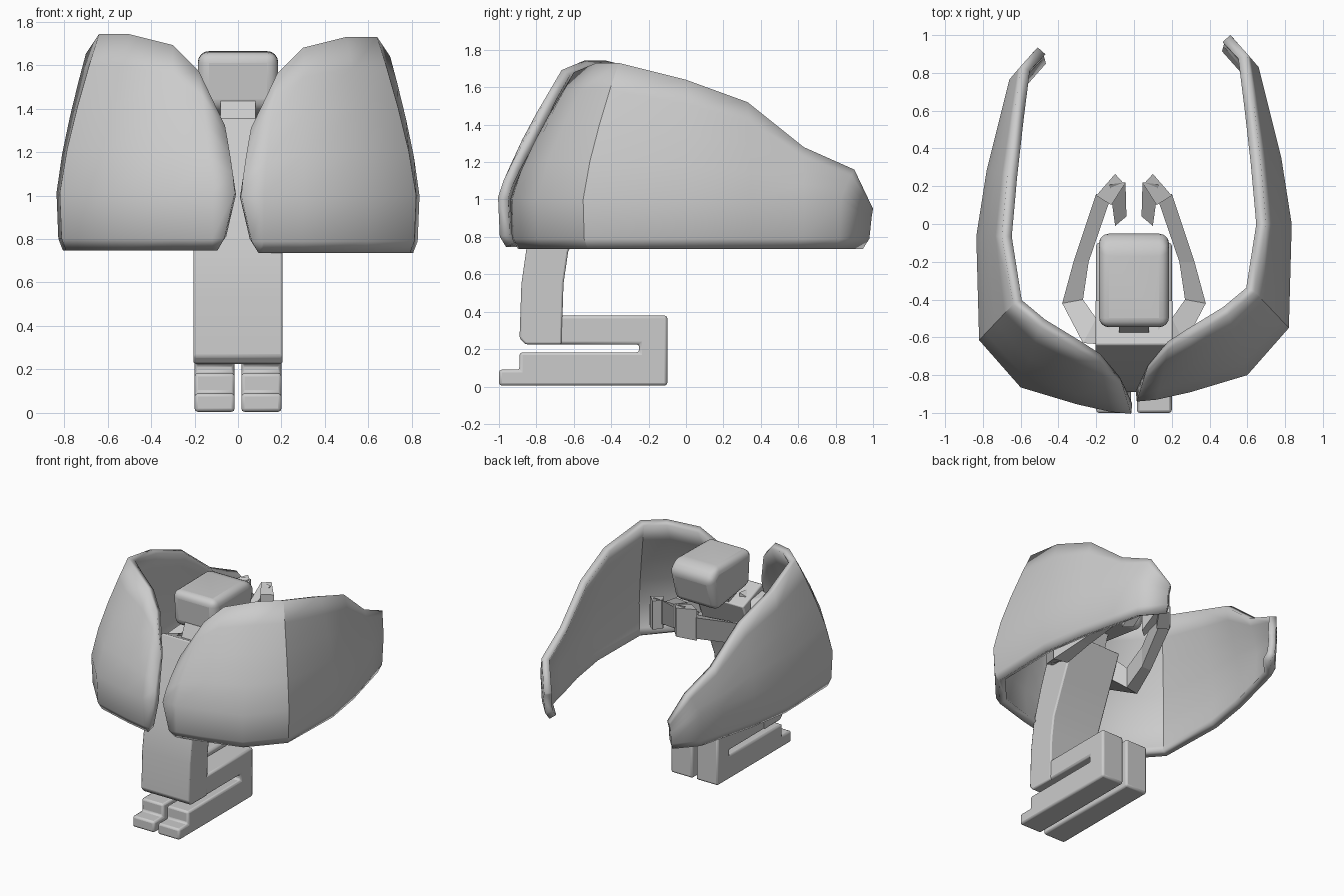
import bpy, bmesh
from math import radians
from mathutils import Vector

if "Cube" in bpy.data.objects:
    bpy.data.objects.remove(bpy.data.objects["Cube"])


def make(name, verts, faces, bevel=0.0, segments=2, smooth=40):
    me = bpy.data.meshes.new(name)
    me.from_pydata([tuple(v) for v in verts], [], faces)
    bm = bmesh.new()
    bm.from_mesh(me)
    bmesh.ops.recalc_face_normals(bm, faces=bm.faces)
    bm.to_mesh(me)
    bm.free()
    ob = bpy.data.objects.new(name, me)
    bpy.context.collection.objects.link(ob)
    if bevel:
        m = ob.modifiers.new("bevel", 'BEVEL')
        m.width, m.segments = bevel, segments
        m.limit_method, m.angle_limit = 'ANGLE', radians(40)
    if smooth:
        bpy.ops.object.select_all(action='DESELECT')
        ob.select_set(True)
        bpy.context.view_layer.objects.active = ob
        bpy.ops.object.shade_smooth_by_angle(angle=radians(smooth))
    return ob


def extrude_x(name, profile, x0, x1, bevel=0.0):
    """Side profile (y, z) pulled from x0 to x1."""
    n = len(profile)
    verts = [(x, y, z) for x in (x0, x1) for y, z in profile]
    faces = [list(range(n)), list(range(n, 2 * n))[::-1]]
    faces += [(i, (i + 1) % n, n + (i + 1) % n, n + i) for i in range(n)]
    return make(name, verts, faces, bevel)


def loft(name, rings, smooth=0):
    """Closed four-sided limb through rings of corner points."""
    verts = [v for r in rings for v in r]
    faces = [(0, 1, 2, 3), tuple(len(verts) - 1 - i for i in range(4))]
    for k in range(len(rings) - 1):
        for i in range(4):
            j = (i + 1) % 4
            faces.append((4 * k + i, 4 * k + j, 4 * k + 4 + j, 4 * k + 4 + i))
    return make(name, verts, faces, smooth=smooth)


# Curved side shells: (widest x, y), (rim x, y, z) for each column
COLUMNS = [
    ((0.015, -0.94), (0.06, -0.79, 1.31)),
    ((0.12, -0.93), (0.18, -0.67, 1.56)),
    ((0.30, -0.89), (0.30, -0.60, 1.68)),
    ((0.60, -0.80), (0.50, -0.48, 1.73)),
    ((0.82, -0.55), (0.64, -0.36, 1.73)),
    ((0.835, 0.0), (0.70, 0.0, 1.64)),
    ((0.78, 0.35), (0.67, 0.33, 1.52)),
    ((0.71, 0.63), (0.635, 0.63, 1.28)),
    ((0.66, 0.83), (0.60, 0.90, 1.16)),
    ((0.52, 0.99), (0.51, 1.0, 0.95)),
]


def shell(name, side, dy, dz):
    verts, rows = [], 7
    for c, ((wx, wy), (tx, ty, tz)) in enumerate(COLUMNS):
        wide = min(1.0, tz - 0.07)
        pull = 0.08 if c == 0 else 0.0
        pts = [(wx * 0.965 + pull, wy * 0.955, 0.735),
               (wx * 0.99 + pull * 0.6, wy * 0.99, 0.79), (wx, wy, wide)]
        for t in (0.28, 0.55, 0.8, 1.0):
            f = t ** 1.3
            pts.append((wx + (tx - wx) * f, wy + (ty - wy) * f,
                        wide + (tz - wide) * t))
        verts += [(side * x, y + dy, z + dz) for x, y, z in pts]
    faces = []
    for c in range(len(COLUMNS) - 1):
        for r in range(rows - 1):
            a = c * rows + r
            q = (a, a + rows, a + rows + 1, a + 1)
            faces.append(q if side > 0 else q[::-1])
    ob = make(name, verts, faces, smooth=35)
    # make the normals face outward from the figure before thickening
    side_poly = max(ob.data.polygons, key=lambda p: p.center.x * side)
    if side_poly.normal.x * side < 0:
        ob.data.flip_normals()
    m = ob.modifiers.new("thickness", 'SOLIDIFY')
    m.thickness, m.offset = 0.055, -1
    bpy.context.view_layer.objects.active = ob
    bpy.ops.object.modifier_move_to_index(modifier="thickness", index=0)
    return ob


shell("right_shell", 1, 0.0, 0.0)
shell("left_shell", -1, -0.065, 0.012)

# Folded legs with stepped feet
LEG = [(-1, 0.005), (-0.1, 0.005), (-0.1, 0.38), (-0.7, 0.38), (-0.7, 0.226),
       (-0.25, 0.226), (-0.25, 0.183), (-0.89, 0.183), (-0.89, 0.09), (-1, 0.09)]
for s, side in ((1, "right"), (-1, "left")):
    extrude_x(side + "_leg", LEG, s * 0.015, s * 0.2, 0.015)

# Torso leaning back towards the shoulders
extrude_x("torso", [(-0.86, 0.226), (-0.89, 0.26), (-0.88, 0.55), (-0.85, 0.76),
                    (-0.77, 1.02), (-0.64, 1.36), (-0.40, 1.27), (-0.53, 0.96),
                    (-0.63, 0.72), (-0.655, 0.55), (-0.665, 0.226)],
          -0.205, 0.205, 0.01)

# Neck and rounded head
extrude_x("neck", [(-0.6, 1.28), (-0.42, 1.24), (-0.36, 1.42), (-0.53, 1.44)],
          -0.08, 0.08)
extrude_x("head", [(-0.53, 1.39), (-0.12, 1.33), (-0.04, 1.60),
                   (-0.12, 1.665), (-0.55, 1.66)], -0.185, 0.185)
head = bpy.data.objects["head"]
m = head.modifiers.new("round", 'BEVEL')
m.width, m.segments, m.angle_limit = 0.085, 4, radians(35)
bpy.ops.object.modifier_move_to_index(modifier="round", index=0)


# Arms curving out and forward to hooked hands
def ring(inner, outer, z, h):
    return [Vector((*inner, z - h)), Vector((*outer, z - h)),
            Vector((*outer, z + h)), Vector((*inner, z + h))]


ARM = [ring((0.12, -0.48), (0.14, -0.64), 1.24, 0.09),
       ring((0.20, -0.50), (0.27, -0.63), 1.20, 0.09),
       ring((0.27, -0.40), (0.38, -0.42), 1.10, 0.08),
       ring((0.24, -0.20), (0.32, -0.20), 1.17, 0.08),
       ring((0.13, 0.12), (0.20, 0.16), 1.32, 0.08)]
HAND = [ring((0.12, 0.10), (0.20, 0.15), 1.34, 0.12),
        ring((0.05, 0.21), (0.10, 0.265), 1.38, 0.11)]
FINGERS = [ring((0.045, 0.22), (0.13, 0.21), 1.40, 0.09),
           ring((0.04, 0.04), (0.10, -0.01), 1.28, 0.08)]
for s, side in ((1, "right"), (-1, "left")):
    for part, rings in (("arm", ARM), ("hand", HAND), ("fingers", FINGERS)):
        loft(f"{side}_{part}", [[Vector((s * v.x, v.y, v.z)) for v in r] for r in rings])
